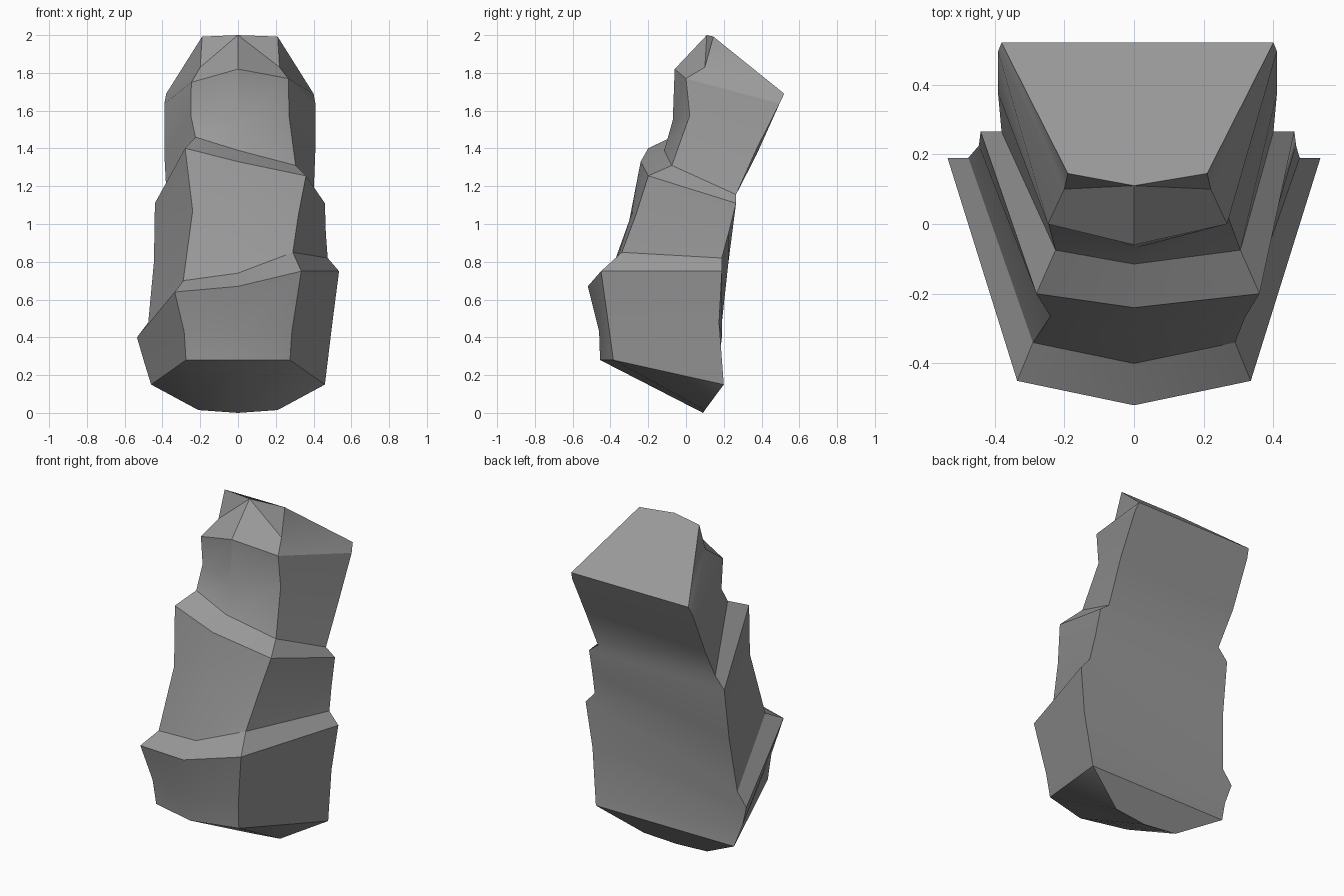
import bpy, bmesh, math

if "Cube" in bpy.data.objects:
    bpy.data.objects.remove(bpy.data.objects["Cube"])

# Each level of the stone:
# front half width, front y, ridge y, ridge z, front z, front tilt,
# back half width, back y, back z, back tilt
LEVELS = [
    # sloping underside
    (.21, .10, .09, 0, .015, 0, .21, .10, .015, 0),
    (.275, -.385, -.455, .28, .28, 0, .46, .20, .15, 0),
    # lower tier
    (.285, -.405, -.46, .43, .43, 0, .50, .175, .38, -.10),
    (.335, -.45, -.52, .67, .695, -.055, .535, .19, .575, -.175),
    # middle tier
    (.29, -.34, -.40, .74, .775, -.075, .475, .19, .65, -.17),
    (.28, -.265, -.30, 1.02, 1.06, .01, .455, .225, .875, -.075),
    (.32, -.20, -.24, 1.33, 1.328, .073, .45, .265, 1.11, 0),
    # upper tier
    (.265, -.075, -.115, 1.39, 1.385, .075, .39, .265, 1.168, .012),
    (.26, .02, -.07, 1.55, 1.575, 0, .40, .375, 1.385, -.015),
    (.257, 0, -.06, 1.82, 1.76, -.01, .40, .495, 1.637, 0),
    # crest with a notch either side of its ridge
    (.21, .10, .11, 2, 1.83, 0, .39, .52, 1.69, 0),
    (.20, .145, .11, 2, 1.992, 0, .39, .52, 1.69, 0),
]


def ring(level):
    """Five corners: back left, front left, ridge, front right, back right."""
    fw, fy, ry, rz, fz, ft, bw, by, bz, bt = level
    back_shift = 0.01 if rz > 0.9 else 0
    front_shift = 0.04 if 0.9 < rz < 1.5 else back_shift
    return [
        (back_shift - bw, by, bz + bt),
        (front_shift - fw, fy, fz + ft),
        (0, ry, rz),
        (front_shift + fw, fy, fz - ft),
        (back_shift + bw, by, bz - bt),
    ]


stone = bpy.data.materials.new("grey stone")
stone.diffuse_color = (0.32, 0.32, 0.32, 1)
stone.use_nodes = True
stone.node_tree.nodes["Principled BSDF"].inputs["Base Color"].default_value = stone.diffuse_color

# Skin the levels into one closed stone
bm = bmesh.new()
loops = [[bm.verts.new(p) for p in ring(level)] for level in LEVELS]
for low, high in zip(loops, loops[1:]):
    for i in range(5):
        j = (i + 1) % 5
        bm.faces.new((low[i], low[j], high[j], high[i]))
bm.faces.new(loops[0][::-1])
bm.faces.new(loops[-1])
bmesh.ops.remove_doubles(bm, verts=bm.verts, dist=0.0005)
bmesh.ops.dissolve_degenerate(bm, edges=bm.edges, dist=0.0005)
bmesh.ops.recalc_face_normals(bm, faces=bm.faces)

mesh = bpy.data.meshes.new("rock_pillar")
bm.to_mesh(mesh)
bm.free()
mesh.materials.append(stone)
rock = bpy.data.objects.new("rock_pillar", mesh)
bpy.context.collection.objects.link(rock)
bpy.context.view_layer.objects.active = rock
rock.select_set(True)
bpy.ops.object.shade_smooth_by_angle(angle=math.radians(30))
